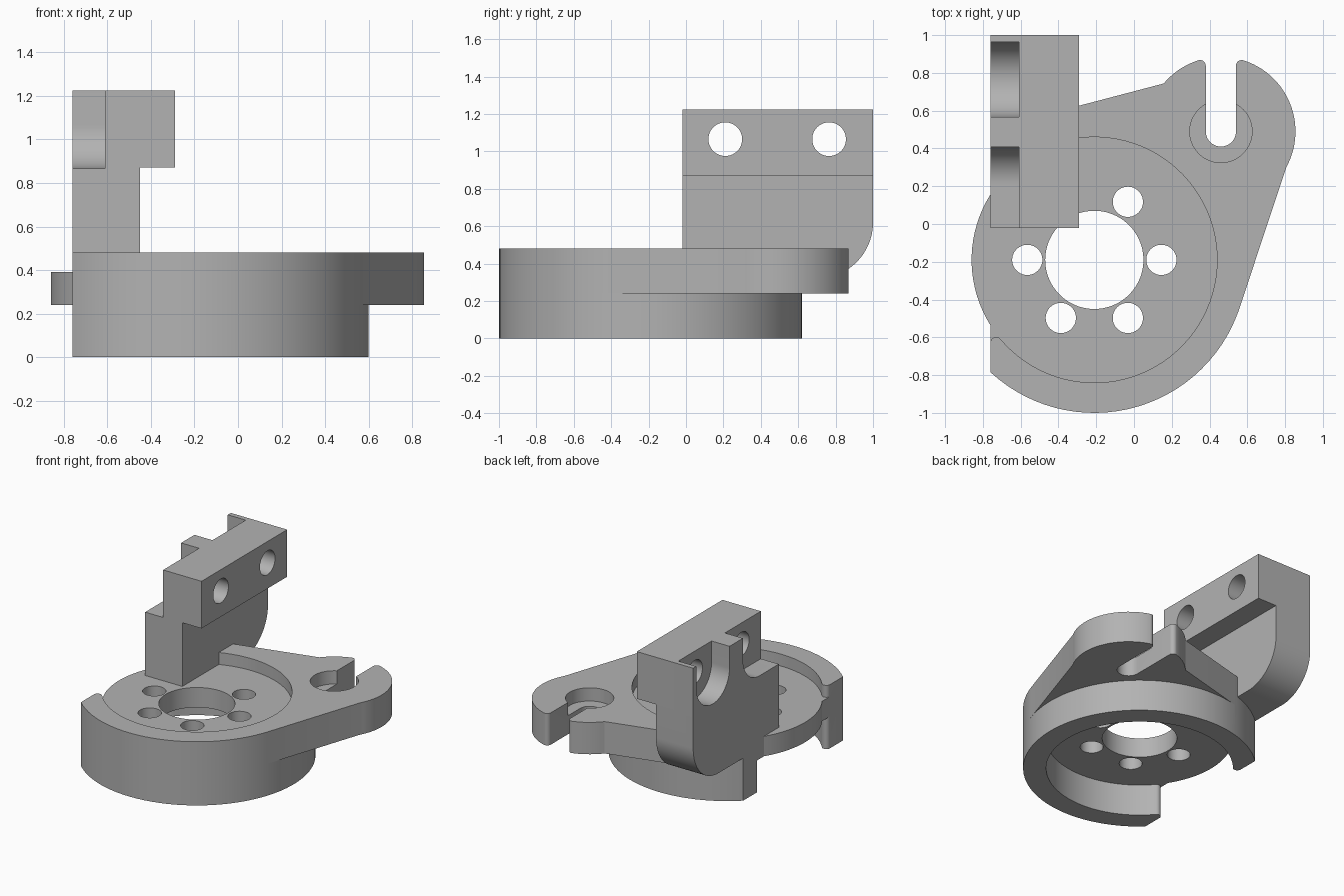
import bpy, bmesh
from math import radians, degrees, cos, sin, atan2, acos, sqrt, ceil
from mathutils import Matrix

cube = bpy.data.objects.get("Cube")
if cube:
    bpy.data.objects.remove(cube, do_unlink=True)

grey = bpy.data.materials.new("plain grey")
grey.use_nodes = True
colour = (0.45, 0.45, 0.45, 1)
grey.diffuse_color = colour
grey.node_tree.nodes["Principled BSDF"].inputs["Base Color"].default_value = colour


def arc(c, r, a, b, step=4):
    """Points on an arc from angle a to angle b, in degrees."""
    n = max(2, ceil(abs(b - a) / step))
    angles = [radians(a + (b - a) * i / n) for i in range(n + 1)]
    return [(c[0] + r * cos(t), c[1] + r * sin(t)) for t in angles]


def circle(c, r):
    return arc(c, r, 0, 360)[:-1]


def prism(name, outline, low, high, axis="Z"):
    """Extrude an outline along Z (points x, y) or along X (points y, z)."""
    bm = bmesh.new()
    face = bm.faces.new([bm.verts.new((u, v, low)) for u, v in outline])
    out = bmesh.ops.extrude_face_region(bm, geom=[face])
    top = [v for v in out["geom"] if isinstance(v, bmesh.types.BMVert)]
    bmesh.ops.translate(bm, verts=top, vec=(0, 0, high - low))
    if axis == "X":
        bm.transform(Matrix(((0, 0, 1, 0), (1, 0, 0, 0), (0, 1, 0, 0), (0, 0, 0, 1))))
    bmesh.ops.recalc_face_normals(bm, faces=bm.faces[:])
    mesh = bpy.data.meshes.new(name)
    bm.to_mesh(mesh)
    bm.free()
    mesh.materials.append(grey)
    obj = bpy.data.objects.new(name, mesh)
    bpy.context.collection.objects.link(obj)
    return obj


def combine(body, operation, others):
    """Join or cut the body with other solids, then discard those solids."""
    for other in others:
        mod = body.modifiers.new("combine", "BOOLEAN")
        mod.operation = operation
        mod.solver = "EXACT"
        mod.object = other
        other.hide_render = True
    graph = bpy.context.evaluated_depsgraph_get()
    mesh = bpy.data.meshes.new_from_object(body.evaluated_get(graph))
    body.modifiers.clear()
    body.data = mesh
    for other in others:
        bpy.data.objects.remove(other, do_unlink=True)


def smooth(obj):
    bpy.ops.object.select_all(action="DESELECT")
    obj.select_set(True)
    bpy.context.view_layer.objects.active = obj
    bpy.ops.object.shade_smooth_by_angle(angle=radians(30))


# Main dimensions
hub, outer, inner = (-0.21, -0.19), 0.81, 0.65
flat = -0.76
floor_low, floor_high, rim_top = 0.24, 0.39, 0.48
lug, lug_r, slot_r, tip_r = (0.46, 0.49), 0.395, 0.08, 0.03


def flat_angle(r):
    return degrees(acos((flat - hub[0]) / r))


# Open ring wall, with rounded inner corners at both ends
dx = flat + tip_r - hub[0]
dy = sqrt((inner + tip_r) ** 2 - dx ** 2)
tip_angle = degrees(atan2(dy, dx))
end = flat_angle(outer)
back_tip, front_tip = (hub[0] + dx, hub[1] + dy), (hub[0] + dx, hub[1] - dy)
ring = (arc(hub, outer, -end, end)
        + arc(back_tip, tip_r, 180, 180 + tip_angle, 20)
        + arc(hub, inner, tip_angle, -tip_angle)[1:]
        + arc(front_tip, tip_r, 180 - tip_angle, 180, 20)[1:])
base = prism("slotted_base", ring, 0, rim_top)

# Floor disc, bulging out past the flat side
mid = (outer + inner) / 2
floor = prism("floor", arc(hub, mid, -flat_angle(mid), flat_angle(mid))
              + arc(hub, inner, flat_angle(inner), 360 - flat_angle(inner)),
              floor_low, floor_high)

# Side lug with an open slot, blended into the ring by tangent edges
tip_x = slot_r + tip_r
tip_y = sqrt((lug_r - tip_r) ** 2 - tip_x ** 2)
a = degrees(atan2(tip_y, tip_x))
web = (arc(hub, outer, -20, -18)
       + arc(lug, lug_r, -29, a)
       + arc((lug[0] + tip_x, lug[1] + tip_y), tip_r, a, 180, 15)[1:]
       + arc(lug, slot_r, 0, -180, 8)
       + arc((lug[0] - tip_x, lug[1] + tip_y), tip_r, 0, 180 - a, 15)
       + arc(lug, lug_r, 180 - a, 140)[1:]
       + arc(hub, outer, 105, 107)
       + arc(hub, mid, 107, -20))
combine(base, "UNION", [floor, prism("lug", web, floor_low, rim_top)])

# Centre bore, five bolt holes and the slot counterbore
cutters = [prism("bore", circle(hub, 0.26), 0.1, 0.6),
           prism("counterbore", circle(lug, 0.165), 0.38, 0.6)]
for angle in (0, 60, 180, 240, 300):
    centre = arc(hub, 0.355, angle, angle)[0]
    cutters.append(prism("bolt_hole", circle(centre, 0.08), 0.1, 0.6))
combine(base, "DIFFERENCE", cutters)
smooth(base)

# Upright bracket: stem with a rounded lower corner, and an overhanging head
front, back, shoulder, top = -0.02, 1.0, 0.87, 1.225
stem_low, corner = 0.32, 0.3
stem = ([(front, stem_low)]
        + arc((back - corner, stem_low + corner), corner, -90, 0)
        + [(back, top), (front, top)])
bracket = prism("upright_bracket", stem, flat, -0.45, "X")
head = [(front, shoulder), (back, shoulder), (back, top), (front, top)]
combine(bracket, "UNION", [prism("head", head, -0.6, -0.29, "X")])

# Two cross holes, each with a pocket open at the top
hole_z, pocket_r = 1.065, 0.198
cutters = []
for y in (0.21, 0.765):
    cutters.append(prism("cross_hole", circle((y, hole_z), 0.09), -1, 0, "X"))
    pocket = arc((y, hole_z), pocket_r, -90, 0) + [(y + pocket_r, 1.4)]
    if y < 0.5:  # the front pocket also runs out of the front face
        pocket += [(-0.2, 1.4), (-0.2, hole_z - pocket_r)]
    else:
        pocket += [(y - pocket_r, 1.4)] + arc((y, hole_z), pocket_r, -180, -90)[:-1]
    cutters.append(prism("pocket", pocket, -1, -0.61, "X"))
combine(bracket, "DIFFERENCE", cutters)
smooth(bracket)
